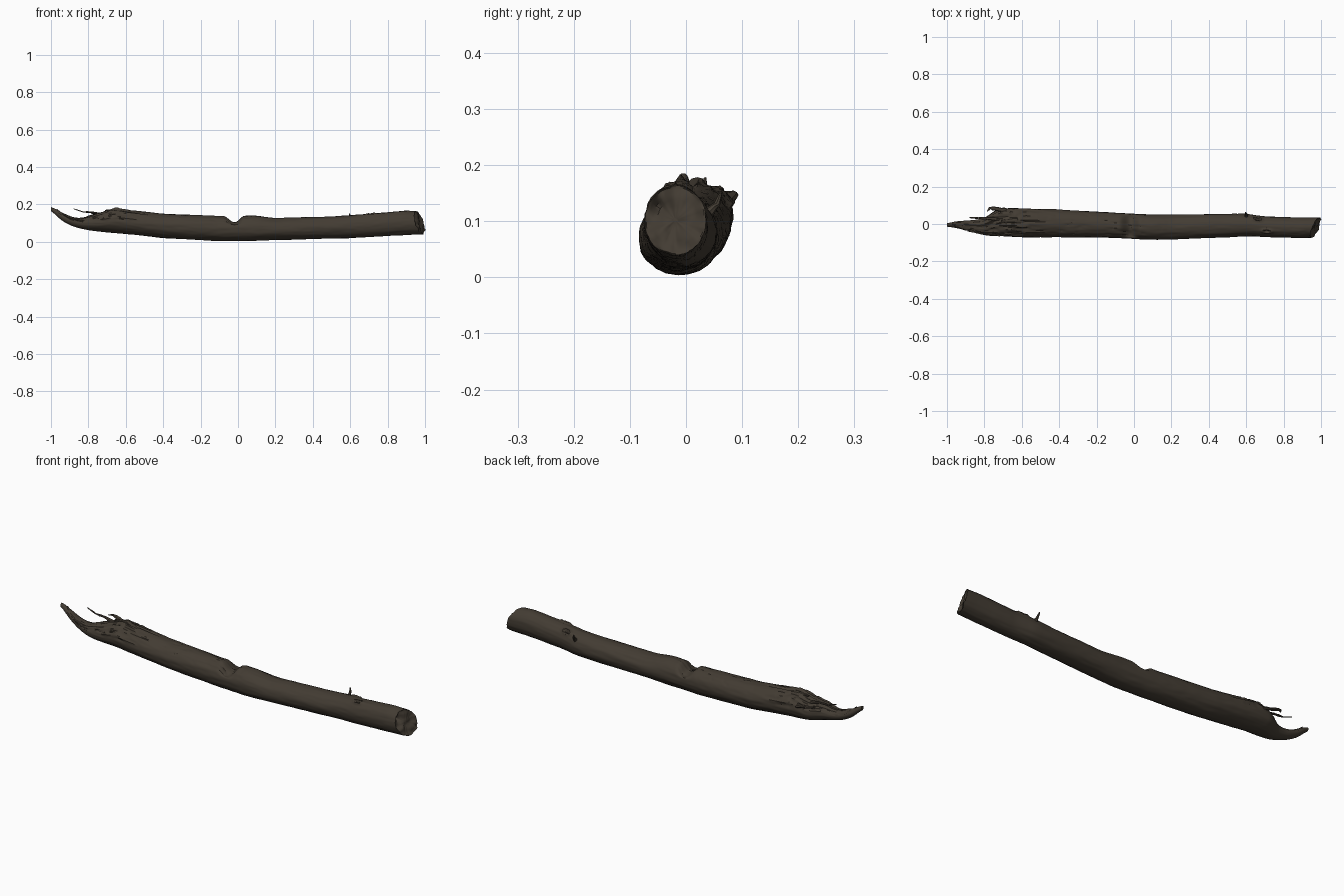
import bpy, bmesh, math
from mathutils import Vector, noise

if "Cube" in bpy.data.objects:
    bpy.data.objects.remove(bpy.data.objects["Cube"])


def material(name, colour):
    mat = bpy.data.materials.new(name)
    mat.use_nodes = True
    mat.diffuse_color = colour
    mat.node_tree.nodes["Principled BSDF"].inputs["Base Color"].default_value = colour
    return mat


bark = material("dark brown bark", (0.056, 0.045, 0.033, 1))

# Outline of the log along its length: x, y min, y max, z min, z max
STATIONS = [
    (-1.0, -.013, .002, .172, .19), (-.96, -.02, .014, .125, .165),
    (-.9, -.032, .018, .088, .135), (-.84, -.05, .022, .07, .125),
    (-.79, -.062, .035, .06, .142), (-.74, -.065, .078, .054, .15),
    (-.66, -.067, .085, .047, .177), (-.58, -.072, .083, .04, .168),
    (-.4, -.07, .077, .02, .15), (-.1, -.074, .06, .004, .138),
    (.1, -.085, .05, .004, .14), (.2, -.083, .05, .01, .126),
    (.5, -.07, .054, .017, .135), (.6, -.065, .055, .02, .142),
    (.7, -.07, .04, .026, .15), (.9, -.075, .035, .036, .166),
    (.97, -.073, .036, .04, .163)]
SIDES, RINGS = 64, 280
START, END = STATIONS[0][0], STATIONS[-1][0]


def section(x):
    """Interpolated outline at x."""
    for a, b in zip(STATIONS, STATIONS[1:]):
        if x <= b[0]:
            t = (x - a[0]) / (b[0] - a[0])
            return [p + (q - p) * t for p, q in zip(a[1:], b[1:])]
    return STATIONS[-1][1:]


def smooth_section(x):
    samples = [section(min(END, max(START, x + d * .012))) for d in range(-2, 3)]
    return [sum(s) / len(samples) for s in zip(*samples)]


def ramp(x, low, high):
    t = min(1, max(0, (x - low) / (high - low)))
    return t * t * (3 - 2 * t)


def surface_point(x, angle):
    y0, y1, z0, z1 = smooth_section(x)
    c, s = math.cos(angle), math.sin(angle)
    size = min(1, (z1 - z0) / .1)
    # Long bark grain and broad lumps
    grain = noise.noise((x * 5, c * 4, s * 4)) * .03
    grain += noise.noise((x * 18, c * 9, s * 9)) * .018
    # Torn upper side with long stepped fibres near the broken tip
    torn = (1 - ramp(x, -.72, -.42)) * ramp(s, -.1, .5)
    fibre = noise.noise((x * 9 + 4, c * 7, s * 5))
    step = round(fibre * 4) / 4
    grain += torn * (step * .2 + noise.noise((x * 35, c * 12, s * 8)) * .07)
    # Lengthwise cracks along the top
    crack = abs(noise.noise((x * 3 + 7, c * 5, s * 5)))
    grain -= ramp(s, .3, .8) * (1 - ramp(crack, 0, .06)) * .045 * (1 - ramp(x, .0, .3))
    k = 1 + grain * size
    y = (y0 + y1) / 2 + (y1 - y0) / 2 * c * k
    z = (z0 + z1) / 2 + (z1 - z0) / 2 * s * k
    # V-shaped notch across the top
    notch = ramp(x, -.08, -.02) * (1 - ramp(x, -.015, .035))
    z -= notch * .034 * ramp(s, .2, .9)
    # Knot hollows with a raised rim
    for kx, ka in ((.71, 2.0), (.66, .9)):
        d = math.hypot((x - kx) / .022, (angle - ka) / .17)
        push = .007 * math.exp(-(d - 1) ** 2 * 5) - .01 * math.exp(-d * d * 3)
        y, z = y + c * push, z + s * push
    # Slanted, jagged cut at the thick end
    slant = .4 * (y + .02) - .28 * (z - .1) + noise.noise((c * 3, s * 3, 2)) * .008
    return Vector((x + slant * ramp(x, .85, END), y, max(0, z)))


def new_object(name, bm):
    bmesh.ops.recalc_face_normals(bm, faces=bm.faces)
    mesh = bpy.data.meshes.new(name)
    bm.to_mesh(mesh)
    bm.free()
    obj = bpy.data.objects.new(name, mesh)
    bpy.context.collection.objects.link(obj)
    mesh.materials.append(bark)
    bpy.ops.object.select_all(action="DESELECT")
    obj.select_set(True)
    bpy.context.view_layer.objects.active = obj
    bpy.ops.object.shade_smooth_by_angle(angle=math.radians(40))
    return obj


def skin(bm, rings):
    """Bridge neighbouring rings and close both ends."""
    for a, b in zip(rings, rings[1:]):
        n = len(a)
        for i in range(n):
            bm.faces.new((a[i], a[(i + 1) % n], b[(i + 1) % n], b[i]))
    bm.faces.new(rings[0])
    bm.faces.new(rings[-1])


# Log body with a rough broken face at the thick end
bm = bmesh.new()
angles = [i * math.tau / SIDES for i in range(SIDES)]
rings = []
for r in range(RINGS + 1):
    x = START + (END - START) * r / RINGS
    rings.append([bm.verts.new(surface_point(x, a)) for a in angles])
rim = [v.co.copy() for v in rings[-1]]
centre = sum(rim, Vector()) / SIDES
for f in (.95, .88, .75, .6, .42, .25, .08):
    ring = []
    for p in rim:
        q = centre.lerp(p, f)
        q.x += noise.noise((q.y * 35, q.z * 35, 1)) * .014 - .008 * (1 - f)
        q.x -= .025 * math.exp(-((q.y + .05) ** 2 + (q.z - .125) ** 2) * 5000)
        ring.append(bm.verts.new(q))
    rings.append(ring)
skin(bm, rings)
new_object("log", bm)


def splinter(name, points, radius, flat=.6):
    """Tapered, bent sliver of wood following a few points."""
    bm = bmesh.new()
    rings = []
    steps = 12
    for i in range(steps + 1):
        t = i / steps
        u = t * (len(points) - 1)
        j = min(int(u), len(points) - 2)
        p = Vector(points[j]).lerp(Vector(points[j + 1]), u - j)
        q = Vector(points[j + 1]) - Vector(points[j])
        side = q.cross(Vector((0, 0, 1))).normalized()
        up = side.cross(q).normalized()
        w = radius * (1 - .8 * t) * (1 + noise.noise(p * 50) * .4)
        rings.append([bm.verts.new(p + side * w * math.cos(a) + up * w * flat * math.sin(a))
                      for a in angles[::8]])
    skin(bm, rings)
    return new_object(name, bm)


# Slivers around the torn end
splinter("top_splinter", [(-.7, .025, .14), (-.78, .03, .158), (-.83, .032, .16), (-.88, .034, .177)], .012)
splinter("back_splinter", [(-.66, .065, .125), (-.73, .08, .142), (-.77, .085, .15), (-.785, .068, .152)], .014)
splinter("tongue_splinter", [(-.82, -.02, .1), (-.9, -.022, .13), (-.95, -.01, .155), (-.97, 0, .175)], .016)
splinter("front_splinter", [(-.74, -.045, .1), (-.82, -.045, .105), (-.89, -.036, .125)], .016)
splinter("ridge_splinter", [(-.56, .01, .145), (-.64, .02, .17), (-.71, .015, .168)], .022)

# Small twig stub on the back
splinter("twig_stub", [(.6, .035, .11), (.6, .055, .13), (.595, .062, .15)], .012, 1)
